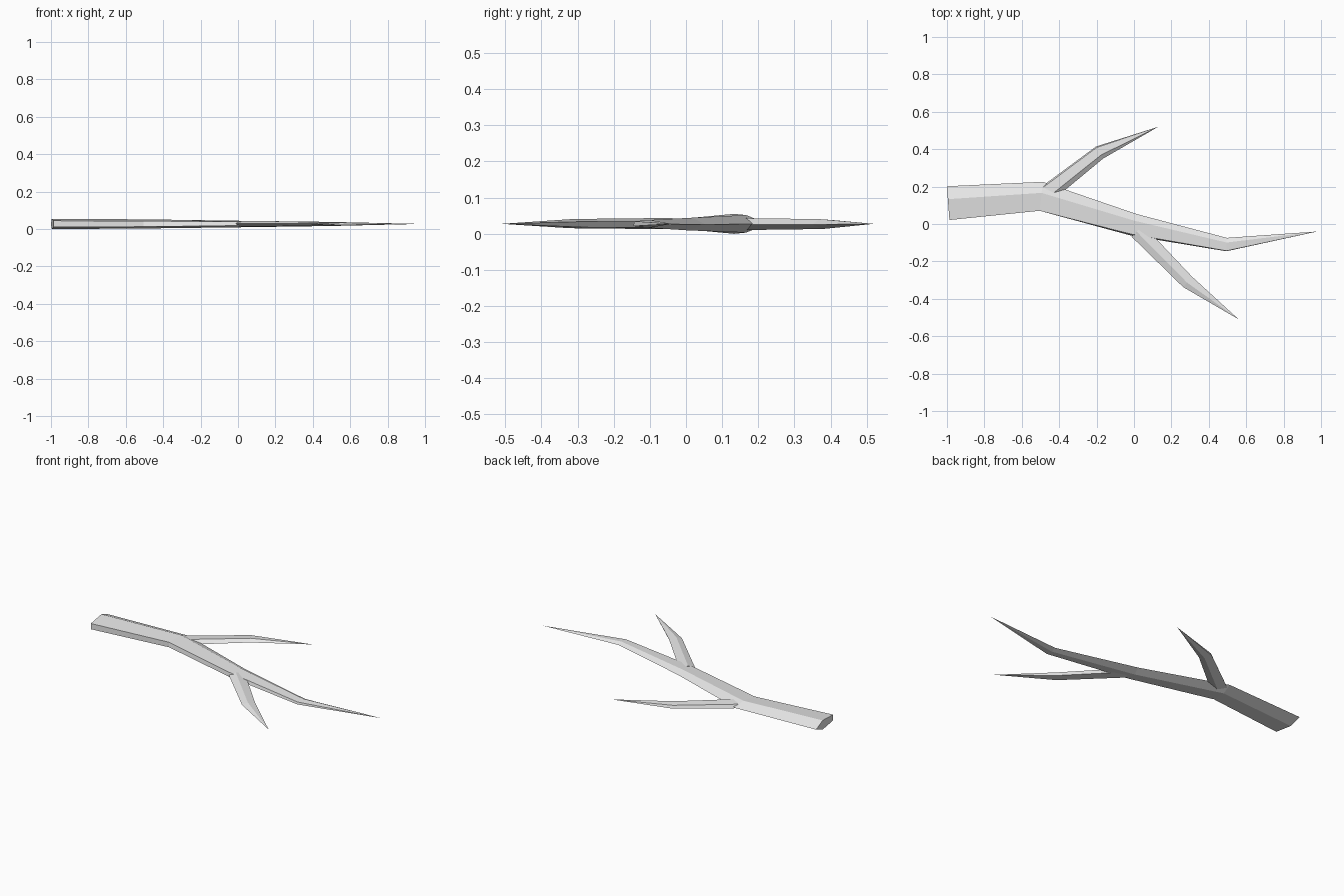
import bpy, bmesh, math
from mathutils import Vector

if "Cube" in bpy.data.objects:
    bpy.data.objects.remove(bpy.data.objects["Cube"])

MID_Z = 0.0275
SIDES = 5

bark = bpy.data.materials.new("grey_bark")
bark.diffuse_color = (0.8, 0.8, 0.8, 1)
bark.use_nodes = True
bark.node_tree.nodes["Principled BSDF"].inputs["Base Color"].default_value = bark.diffuse_color


def limb(name, rings, tip, side):
    """Tapered five-sided limb; rings are (x, y, half width, half height, roll).
    The sharp corner points left (side=1) or right (side=-1) of the growth direction."""
    pts = [Vector(r[:2]) for r in rings] + [Vector(tip)]
    bm = bmesh.new()
    loops = []
    for i, (x, y, rw, rh, roll) in enumerate(rings):
        ahead = (pts[i + 1] - pts[i]).normalized()
        behind = (pts[i] - pts[i - 1]).normalized() if i else ahead
        t = (ahead + behind).normalized()
        n = Vector((-t.y, t.x)) * side
        loop = []
        for k in range(SIDES):
            a = math.tau * k / SIDES + math.radians(roll)
            p = pts[i] + n * rw * math.cos(a)
            loop.append(bm.verts.new((p.x, p.y, MID_Z + rh * math.sin(a))))
        loops.append(loop)
    end = bm.verts.new((tip[0], tip[1], MID_Z))
    bm.faces.new(loops[0])
    for k in range(SIDES):
        j = (k + 1) % SIDES
        for a, b in zip(loops, loops[1:]):
            bm.faces.new((a[k], a[j], b[j], b[k]))
        bm.faces.new((loops[-1][k], loops[-1][j], end))
    bmesh.ops.recalc_face_normals(bm, faces=bm.faces[:])
    mesh = bpy.data.meshes.new(name)
    bm.to_mesh(mesh)
    bm.free()
    mesh.materials.append(bark)
    bpy.context.collection.objects.link(bpy.data.objects.new(name, mesh))


# Main stem, bending twice before its point
limb("main_stem",
     [(-0.993, 0.102, 0.100, 0.029, 0),
      (-0.497, 0.140, 0.086, 0.0255, 0),
      (-0.003, -0.008, 0.064, 0.0185, -6),
      (0.495, -0.113, 0.039, 0.0115, -3)],
     (0.98, -0.04), 1)

# Twig on the back side
limb("back_twig",
     [(-0.46, 0.17, 0.050, 0.0175, -8),
      (-0.185, 0.384, 0.040, 0.0145, -8)],
     (0.13, 0.52), -1)

# Twig on the front side
limb("front_twig",
     [(0.02, -0.035, 0.047, 0.0165, 8),
      (0.288, -0.308, 0.039, 0.0135, 8)],
     (0.56, -0.51), -1)
